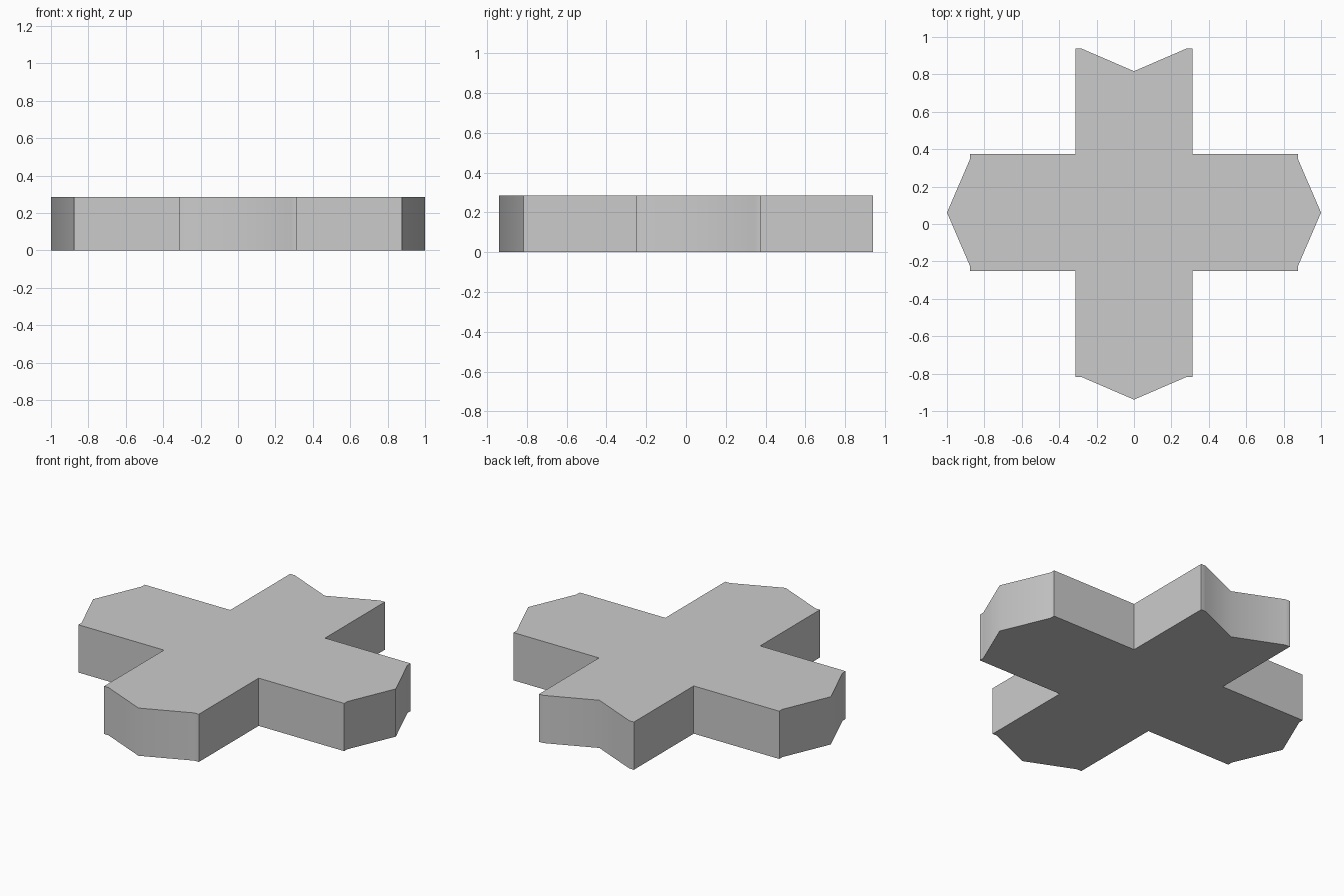
import bpy, bmesh, math

if "Cube" in bpy.data.objects:
    bpy.data.objects.remove(bpy.data.objects["Cube"])

CY = 0.061       # y of the cross centre
HALF = 0.313     # half width of an arm
REACH = 0.878    # centre to arm shoulder
LIP = 0.283      # where the short flat ends and the point begins
TIP = 0.122      # height of the point (negative makes a notch)
HEIGHT = 0.285


def arm(angle, tip):
    # End profile of one arm, drawn pointing along +x then turned
    pts = [(HALF, -HALF), (REACH, -HALF), (REACH, -LIP),
           (REACH + tip, 0), (REACH, LIP), (REACH, HALF)]
    c, s = math.cos(angle), math.sin(angle)
    return [(x * c - y * s, x * s + y * c + CY) for x, y in pts]


# Outline: three pointed arms and one notched arm at the back
outline = []
for i, tip in enumerate((TIP, -TIP, TIP, TIP)):
    outline += arm(i * math.pi / 2, tip)

# Extrude the outline into a solid plate
bm = bmesh.new()
base = bm.faces.new([bm.verts.new((x, y, 0)) for x, y in outline])
top = bmesh.ops.extrude_face_region(bm, geom=[base], use_keep_orig=True)
bmesh.ops.translate(bm, vec=(0, 0, HEIGHT),
                    verts=[v for v in top["geom"] if isinstance(v, bmesh.types.BMVert)])
bmesh.ops.recalc_face_normals(bm, faces=bm.faces)
mesh = bpy.data.meshes.new("cross_plate")
bm.to_mesh(mesh)
bm.free()
plate = bpy.data.objects.new("cross_plate", mesh)
bpy.context.collection.objects.link(plate)

# Soft shading across the pointed ends, sharp corners elsewhere
bpy.context.view_layer.objects.active = plate
plate.select_set(True)
bpy.ops.object.shade_smooth_by_angle(angle=math.radians(50))
